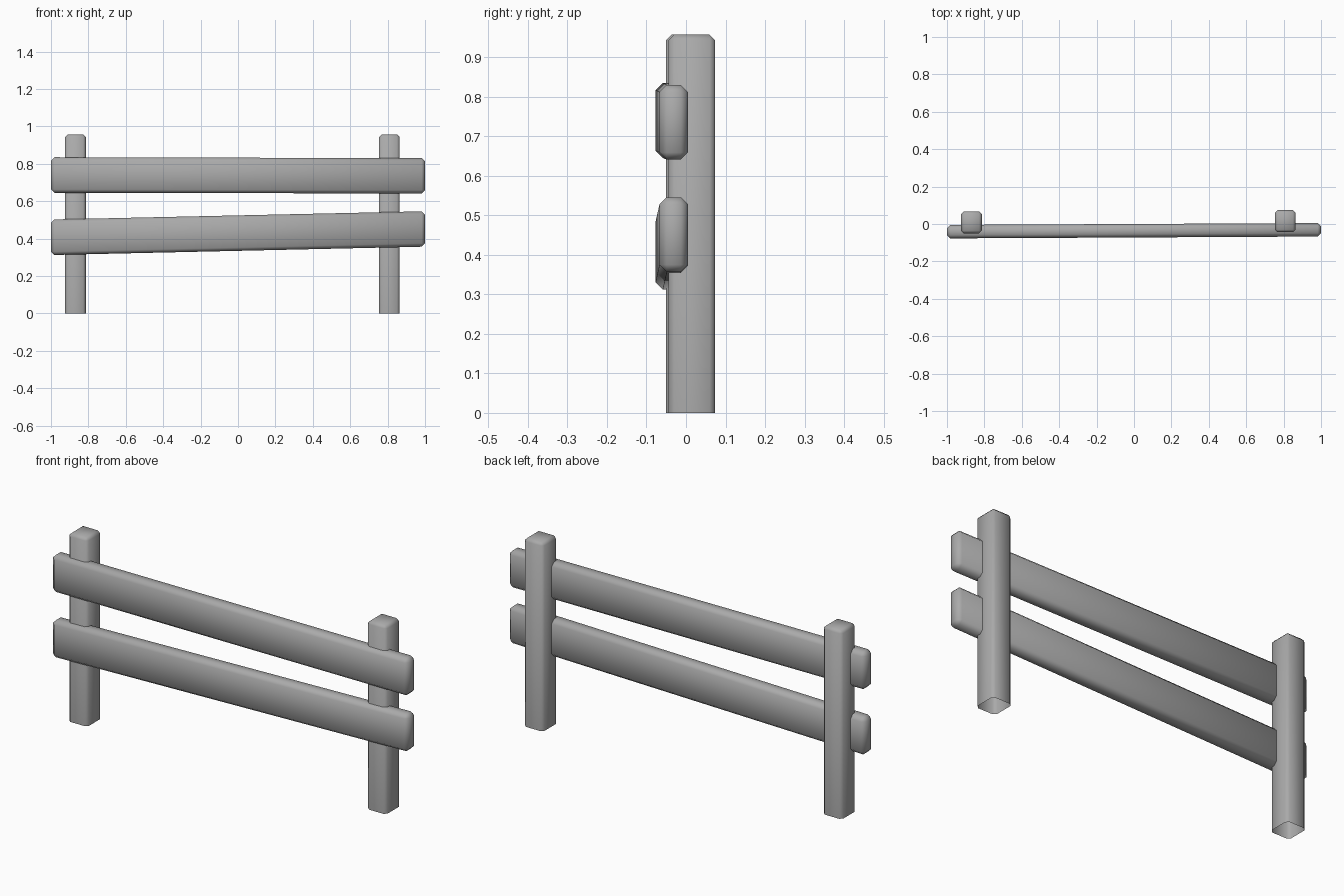
import bpy, bmesh
from mathutils import Vector

if "Cube" in bpy.data.objects:
    bpy.data.objects.remove(bpy.data.objects["Cube"], do_unlink=True)

# One plain grey for the whole fence
grey = bpy.data.materials.new("fence_grey")
grey.use_nodes = True
colour = (0.4, 0.4, 0.4, 1)
grey.diffuse_color = colour
grey.node_tree.nodes["Principled BSDF"].inputs["Base Color"].default_value = colour


def finish(name, bm):
    mesh = bpy.data.meshes.new(name)
    bm.to_mesh(mesh)
    bm.free()
    mesh.materials.append(grey)
    for poly in mesh.polygons:
        poly.use_smooth = True
    obj = bpy.data.objects.new(name, mesh)
    bpy.context.collection.objects.link(obj)
    return obj


def chamfer(bm, edges, width):
    bmesh.ops.bevel(bm, geom=edges, offset=width, segments=1,
                    affect='EDGES', profile=0.5)


def post(name, x, y, width=0.11, depth=0.118, height=0.957):
    """Upright, open underneath, chamfered on its sides and top."""
    bm = bmesh.new()
    bmesh.ops.create_cube(bm, size=1)
    for v in bm.verts:
        v.co = Vector((x + v.co.x * width, y + v.co.y * depth,
                       (v.co.z + 0.5) * height))
    bm.faces.ensure_lookup_table()
    base = [f for f in bm.faces if f.normal.z < -0.9]
    bmesh.ops.delete(bm, geom=base, context='FACES_ONLY')
    chamfer(bm, [e for e in bm.edges if not e.is_boundary], 0.014)
    return finish(name, bm)


def rail(name, right_end, left_end):
    """Plank between two ends, each given as (y centre, bottom z, top z)."""
    bm = bmesh.new()
    bmesh.ops.create_cube(bm, size=1)
    for v in bm.verts:
        y, low, high = left_end if v.co.x > 0 else right_end
        v.co = Vector((v.co.x * 2, y + v.co.y * 0.072,
                       high if v.co.z > 0 else low))
    chamfer(bm, bm.edges[:], 0.018)
    return finish(name, bm)


# Uprights
post("right_post", -0.869, 0.009)
post("left_post", 0.809, 0.015)

# Planks, slightly skewed
rail("upper_rail", (-0.041, 0.645, 0.835), (-0.031, 0.641, 0.83))
rail("lower_rail", (-0.041, 0.312, 0.502), (-0.031, 0.357, 0.546))
